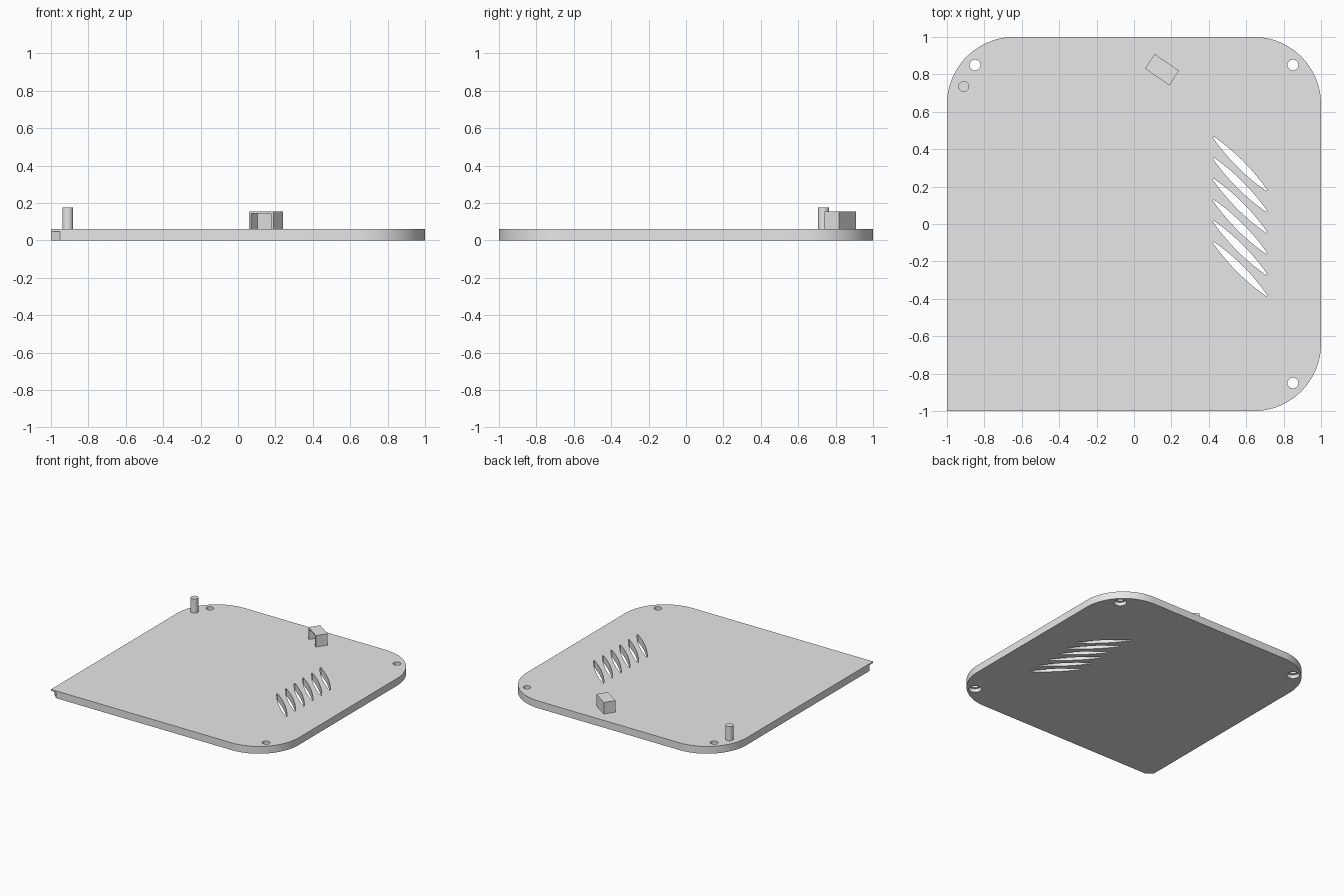
import bpy, bmesh
from math import sin, cos, pi, radians
from mathutils import Matrix

cube = bpy.data.objects.get("Cube")
if cube:
    bpy.data.objects.remove(cube, do_unlink=True)

grey = bpy.data.materials.new("light_grey")
grey.use_nodes = True
colour = (0.8, 0.8, 0.8, 1)
grey.diffuse_color = colour
grey.node_tree.nodes["Principled BSDF"].inputs["Base Color"].default_value = colour

THICK = 0.06


def arc(cx, cy, r, start, end, steps):
    return [(cx + r * cos(radians(start + (end - start) * i / steps)),
             cy + r * sin(radians(start + (end - start) * i / steps)))
            for i in range(steps + 1)]


def circle(cx, cy, r, n=32):
    return arc(cx, cy, r, 0, 360, n)[:-1]


def loft(name, sections):
    """Closed solid through (outline, height) sections of equal point count."""
    bm = bmesh.new()
    rings = [[bm.verts.new((x, y, z)) for x, y in pts] for pts, z in sections]
    bm.faces.new(rings[0][::-1])
    bm.faces.new(rings[-1])
    n = len(rings[0])
    for low, high in zip(rings, rings[1:]):
        for i in range(n):
            j = (i + 1) % n
            bm.faces.new((low[i], low[j], high[j], high[i]))
    bmesh.ops.recalc_face_normals(bm, faces=bm.faces[:])
    mesh = bpy.data.meshes.new(name)
    bm.to_mesh(mesh)
    bm.free()
    mesh.materials.append(grey)
    obj = bpy.data.objects.new(name, mesh)
    bpy.context.collection.objects.link(obj)
    return obj


def prism(name, pts, z0, z1):
    return loft(name, [(pts, z0), (pts, z1)])


def rect(x0, x1, y0, y1):
    return [(x0, y0), (x1, y0), (x1, y1), (x0, y1)]


def carve(obj, cutters):
    """Subtract the cutters, bake the result and delete them."""
    for c in cutters:
        c.hide_render = True
        mod = obj.modifiers.new("cut", 'BOOLEAN')
        mod.operation = 'DIFFERENCE'
        mod.solver = 'EXACT'
        mod.object = c
    graph = bpy.context.evaluated_depsgraph_get()
    baked = bpy.data.meshes.new_from_object(obj.evaluated_get(graph))
    obj.modifiers.clear()
    obj.data = baked
    for c in cutters:
        bpy.data.objects.remove(c, do_unlink=True)


def smooth(obj):
    bpy.ops.object.select_all(action='DESELECT')
    obj.select_set(True)
    bpy.context.view_layer.objects.active = obj
    bpy.ops.object.shade_smooth_by_angle(angle=radians(30))


# Plate: three rounded corners and one square corner
R = 0.36
C = 1 - R
outline = ([(-1, -1)] + arc(C, -C, R, -90, 0, 24)
           + arc(C, C, R, 0, 90, 24) + arc(-C, C, R, 90, 180, 24))
plate = prism("cover_plate", outline, 0, THICK)
cutters = []

# Screw holes, counterbored from below
for x, y in ((0.85, 0.85), (-0.85, 0.85), (0.85, -0.85)):
    wide, narrow = circle(x, y, 0.048), circle(x, y, 0.029)
    cutters.append(loft("screw_hole_cutter", [
        (wide, -0.02), (wide, 0.03), (narrow, 0.03), (narrow, 0.1)]))

# Slanted lens-shaped vent slots
STEPS = 16
for k in range(6):
    top = 0.465 - 0.1125 * k
    lens = []
    for side in (-1, 1):
        for i in range(STEPS + 1):
            t = i / STEPS if side < 0 else 1 - i / STEPS
            w = side * (0.004 + 0.018 * 4 * t * (1 - t))
            lens.append((0.424 + 0.286 * t + w * 0.7,
                         top - 0.286 * t + w * 0.7))
    cutters.append(prism("vent_cutter", lens, -0.02, 0.1))

# Chamfer under the square corner, leaving a thin lip on top
cutters.append(prism("corner_cutter",
                     [(-1.053, -0.9), (-1.053, -1.053), (-0.9, -1.053)],
                     -0.02, 0.048))
carve(plate, cutters)
smooth(plate)

# Locating pin
pin = prism("locating_pin", circle(-0.91, 0.735, 0.029), THICK - 0.005, 0.177)
smooth(pin)

# Socket block with a recess in its front
block = prism("socket_block", rect(-0.079, 0.079, -0.047, 0.047),
              THICK - 0.005, 0.155)
recess = prism("recess_cutter", rect(-0.064, 0.064, -0.1, 0.013), 0, 0.145)
carve(block, [recess])
block.matrix_world = (Matrix.Translation((0.15, 0.825, 0))
                      @ Matrix.Rotation(radians(-34.5), 4, 'Z'))
